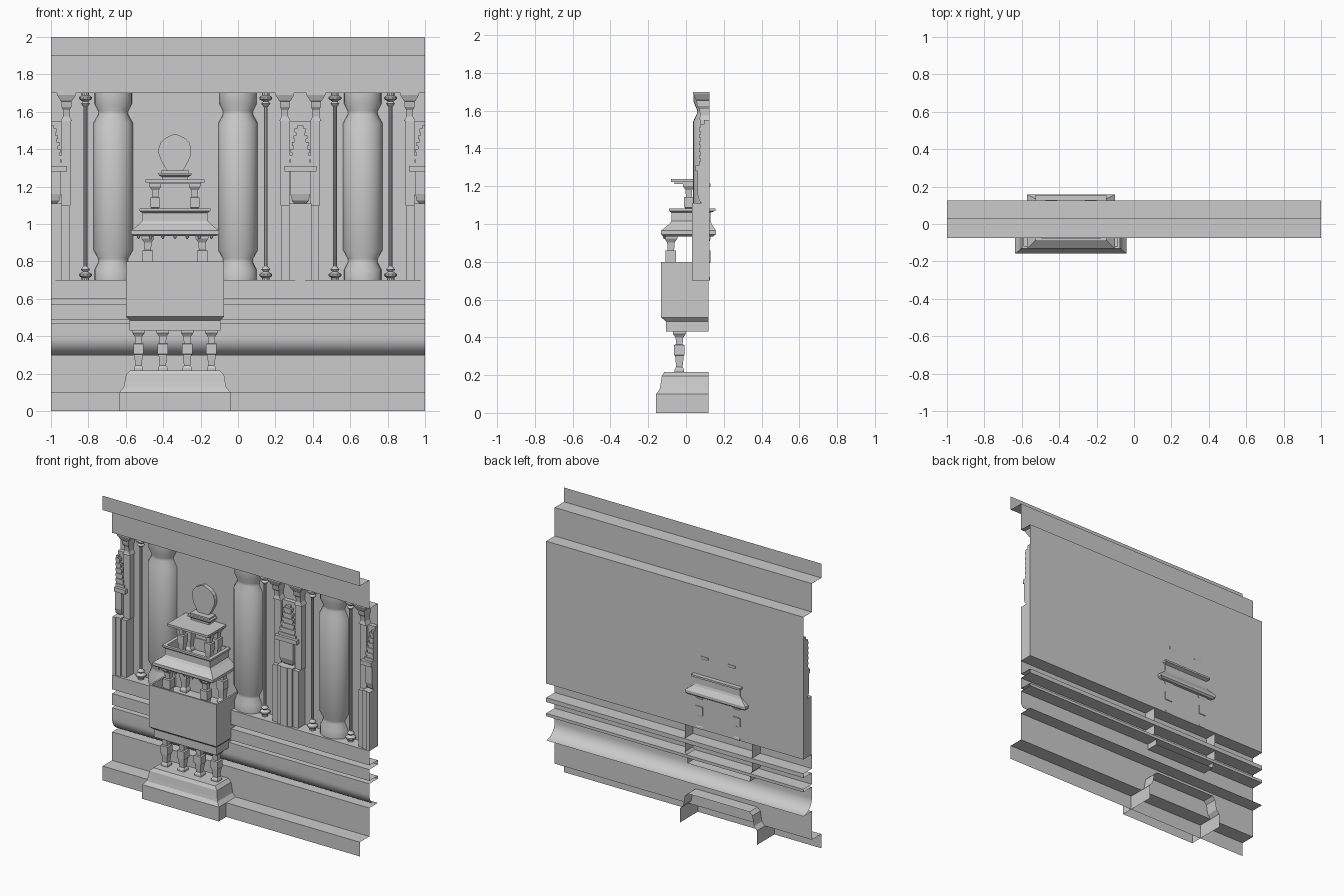
import bpy, bmesh, math
from mathutils import Vector

cube = bpy.data.objects.get("Cube")
if cube:
    bpy.data.objects.remove(cube, do_unlink=True)

stone = bpy.data.materials.new("grey stone")
stone.use_nodes = True
GREY = (0.6, 0.6, 0.6, 1)
stone.diffuse_color = GREY
stone.node_tree.nodes["Principled BSDF"].inputs["Base Color"].default_value = GREY

BACK = 0.124      # just in front of the rear wall sheet
SHRINE = -0.337   # centre line of the shrine
BAY = 0.667       # spacing of pillars and pilasters


def finish(name, bm, smooth=False):
    for v in bm.verts:  # everything stops at the panel's ends
        v.co.x = max(-1, min(1, v.co.x))
    bmesh.ops.dissolve_degenerate(bm, dist=1e-5, edges=bm.edges[:])
    bmesh.ops.recalc_face_normals(bm, faces=bm.faces[:])
    mesh = bpy.data.meshes.new(name)
    bm.to_mesh(mesh)
    bm.free()
    mesh.materials.append(stone)
    ob = bpy.data.objects.new(name, mesh)
    bpy.context.collection.objects.link(ob)
    if smooth:
        bpy.ops.object.select_all(action='DESELECT')
        ob.select_set(True)
        bpy.context.view_layer.objects.active = ob
        bpy.ops.object.shade_smooth_by_angle(angle=math.radians(35))
    return ob


def add_loft(bm, cx, rings, bottom=True, top=True, back=True):
    """Stack rectangles given as (half width, front y, back y, z)."""
    loops = [[bm.verts.new((cx + sx * w, y, z)) for sx, y in
              ((-1, y0), (1, y0), (1, y1), (-1, y1))] for w, y0, y1, z in rings]
    for a, b in zip(loops, loops[1:]):
        for i in range(4):
            if back or i != 2:
                j = (i + 1) % 4
                bm.faces.new((a[i], a[j], b[j], b[i]))
    if bottom:
        bm.faces.new(loops[0][::-1])
    if top:
        bm.faces.new(loops[-1])


def loft(name, cx, rings, **caps):
    bm = bmesh.new()
    add_loft(bm, cx, rings, **caps)
    return finish(name, bm)


def add_box(bm, x0, x1, y0, z0, z1, y1=BACK):
    if x1 > -1 and x0 < 1:
        w = (x1 - x0) / 2
        add_loft(bm, (x0 + x1) / 2, [(w, y0, y1, z0), (w, y0, y1, z1)])


def turned(name, x, y, profile, steps, half=False, depth=1):
    """Turn an (r, z) profile; half keeps only the front of the wall."""
    bm = bmesh.new()
    sweep = math.pi if half else 2 * math.pi
    rows = []
    for k in range(steps + 1 if half else steps):
        a = math.pi + sweep * k / steps
        rows.append([bm.verts.new((x + r * math.cos(a), y + depth * r * math.sin(a), z))
                     for r, z in profile])
    pairs = list(zip(rows, rows[1:])) + ([] if half else [(rows[-1], rows[0])])
    for a, b in pairs:
        for i in range(len(profile) - 1):
            bm.faces.new((a[i], b[i], b[i + 1], a[i + 1]))
    bm.faces.new([r[0] for r in rows])
    bm.faces.new([r[-1] for r in rows])
    return finish(name, bm, True)


# Wall: one open moulded sheet, with a quarter-round below the string courses
F, M, R = -0.075, 0.03, 0.125
profile = [(F, 0), (F, .1), (M, .1), (M, .3), (R, .3)]
for i in range(1, 13):
    a = math.pi / 2 * i / 12
    profile.append((R - (R - M) * math.sin(a), .395 - .095 * math.cos(a)))
profile += [(M, .47), (R, .47), (R, .49), (M, .49), (M, .57), (R, .57), (R, .6), (M, .6),
            (M, .7), (R, .7), (R, 1.7), (M, 1.7), (M, 1.9), (F, 1.9), (F, 2)]
bm = bmesh.new()
ends = [[bm.verts.new((x, y, z)) for y, z in profile] for x in (-1, 1)]
for i in range(len(profile) - 1):
    bm.faces.new((ends[0][i], ends[1][i], ends[1][i + 1], ends[0][i + 1]))
finish("moulded_wall", bm, True)

# Large half-round pillars, symmetric about mid height
foot = [(.1, .7), (.1, .755), (.08, .795), (.08, .815), (.105, .86)]
shaft = foot + [(r, 2.4 - z) for r, z in reversed(foot)]
for i in (-1, 0, 1):
    turned("pillar", i * BAY, BACK, shaft, 12, True, .83)

# Slender colonnettes
knob = [(.02, .7), (.02, .712), (.034, .722), (.034, .732), (.014, .745),
        (.024, .757), (.01, .775)]
rod = knob + [(r, 2.4 - z) for r, z in reversed(knob)]
for x in (-BAY * 1.5 + .185, BAY / 2 - .185, BAY / 2 + .185, BAY * 1.5 - .185):
    turned("colonnette", x, .088, rod, 10)

# Pilasters with stepped spires; the outer two are cut by the panel ends
for c in (-BAY * 1.5, BAY / 2, BAY * 1.5):
    bm = bmesh.new()
    # ribbed foot
    add_box(bm, c - .1, c + .1, .06, .7, .92)
    for s in (-1, 1):
        for a, b, y, z in ((.06, .1, .05, 1.1), (.025, .06, .04, 1.11)):
            x0, x1 = sorted((c + s * a, c + s * b))
            add_box(bm, x0, x1, y, .7, z)
    add_box(bm, c - .025, c + .025, .032, .7, 1.11)
    # back plate and side strips
    add_box(bm, c - .055, c + .055, .095, 1.1, 1.55)
    for s in (-1, 1):
        x0, x1 = sorted((c + s * .055, c + s * .105))
        add_box(bm, x0, x1, .078, 1.1, 1.55)
    # niche block with curved underside, then cornice
    add_loft(bm, c, [(.03, .085, BACK, 1.11), (.045, .07, BACK, 1.125),
                     (.053, .06, BACK, 1.16), (.053, .06, BACK, 1.28)])
    add_box(bm, c - .085, c + .085, .05, 1.28, 1.31)
    # toothed spire
    for k in range(6):
        w, z = .066 - .007 * k, 1.31 + .036 * k
        add_box(bm, c - w, c + w, .07, z, z + .02)
        add_box(bm, c - w + .014, c + w - .014, .076, z + .02, z + .036)
    # bracket capitals
    for s in (-1, 1):
        x = c + s * .083
        if abs(x) < 1:
            add_loft(bm, x, [(.03, .07, BACK, 1.55), (.018, .075, BACK, 1.575),
                             (.018, .07, BACK, 1.61), (.026, .06, BACK, 1.625),
                             (.026, .055, BACK, 1.655), (.032, .05, BACK, 1.66),
                             (.05, .038, BACK, 1.69), (.05, .038, BACK, 1.7)])
    finish("pilaster", bm)


# Shrine posts: waisted legs with a square block and spreading cap
def post(name, x, y, z, h, s=1):
    outline = ((.025, 0), (.025, .06), (.017, .12), (.023, .4), (.028, .41), (.028, .66),
               (.017, .67), (.02, .84), (.034, .93), (.034, 1))
    loft(name, x, [(w * s, y - w * s, min(y + w * s, .13), z + t * h) for w, t in outline])


# Shrine pedestal
loft("shrine_pedestal", SHRINE,
     [(.298, -.158, .12, 0), (.298, -.158, .12, .1), (.275, -.14, .12, .125),
      (.27, -.135, .12, .15), (.262, -.128, .12, .195), (.24, -.115, .12, .217)],
     bottom=False, back=False)
for i in range(4):
    post("lower_post", SHRINE + (i - 1.5) * .13, -.035, .217, .216)

# Shrine body: hollow box with a moulded lower edge
loft("shrine_body", SHRINE,
     [(.243, -.107, .12, .43), (.243, -.107, .12, .485), (.262, -.132, .12, .505),
      (.262, -.132, .12, .8), (.25, -.12, .12, .8), (.25, -.12, .12, .7)], back=False)
for sx in (-1, 1):
    for y in (-.08, .103):
        post("middle_post", SHRINE + sx * .145, y, .7, .24)

# Lower roof: sloping eave carrying an open parapet, with pendants beneath
loft("lower_roof", SHRINE,
     [(.22, -.12, .145, .935), (.235, -.132, .158, .945), (.235, -.132, .158, .965),
      (.19, -.088, .135, 1.0), (.175, -.078, .13, 1.015), (.175, -.078, .13, 1.06),
      (.19, -.09, .155, 1.07), (.19, -.09, .155, 1.083), (.165, -.07, .12, 1.083),
      (.165, -.07, .12, 1.0)])
for i in range(7):
    turned("eave_pendant", SHRINE + (i - 3) * .065, -.115,
           [(.003, .92), (.009, .929), (.009, .936)], 6)

# Upper tier
for sx in (-1, 1):
    for y in (.015, .098):
        post("upper_post", SHRINE + sx * .105, y, 1.0, .215, .9)
loft("upper_roof", SHRINE,
     [(.14, -.06, BACK, 1.213), (.14, -.06, BACK, 1.222), (.158, -.08, BACK, 1.222),
      (.158, -.08, BACK, 1.237)])
loft("finial_base", SHRINE,
     [(.07, .06, BACK, 1.237), (.07, .06, BACK, 1.25), (.088, .045, BACK, 1.262),
      (.088, .045, BACK, 1.272), (.075, .055, BACK, 1.274), (.075, .055, BACK, 1.285)])

# Leaf-shaped finial
bm = bmesh.new()
half = [(.042, 1.285), (.052, 1.3), (.074, 1.34), (.087, 1.375), (.087, 1.405),
        (.077, 1.435), (.055, 1.458), (.025, 1.473)]
outline = half + [(0, 1.482)] + [(-x, z) for x, z in reversed(half)]
face = bm.faces.new([bm.verts.new((SHRINE + x, .095, z)) for x, z in outline])
new = bmesh.ops.extrude_face_region(bm, geom=[face])["geom"]
bmesh.ops.translate(bm, vec=Vector((0, BACK - .095, 0)),
                    verts=[g for g in new if isinstance(g, bmesh.types.BMVert)])
finish("leaf_finial", bm)
